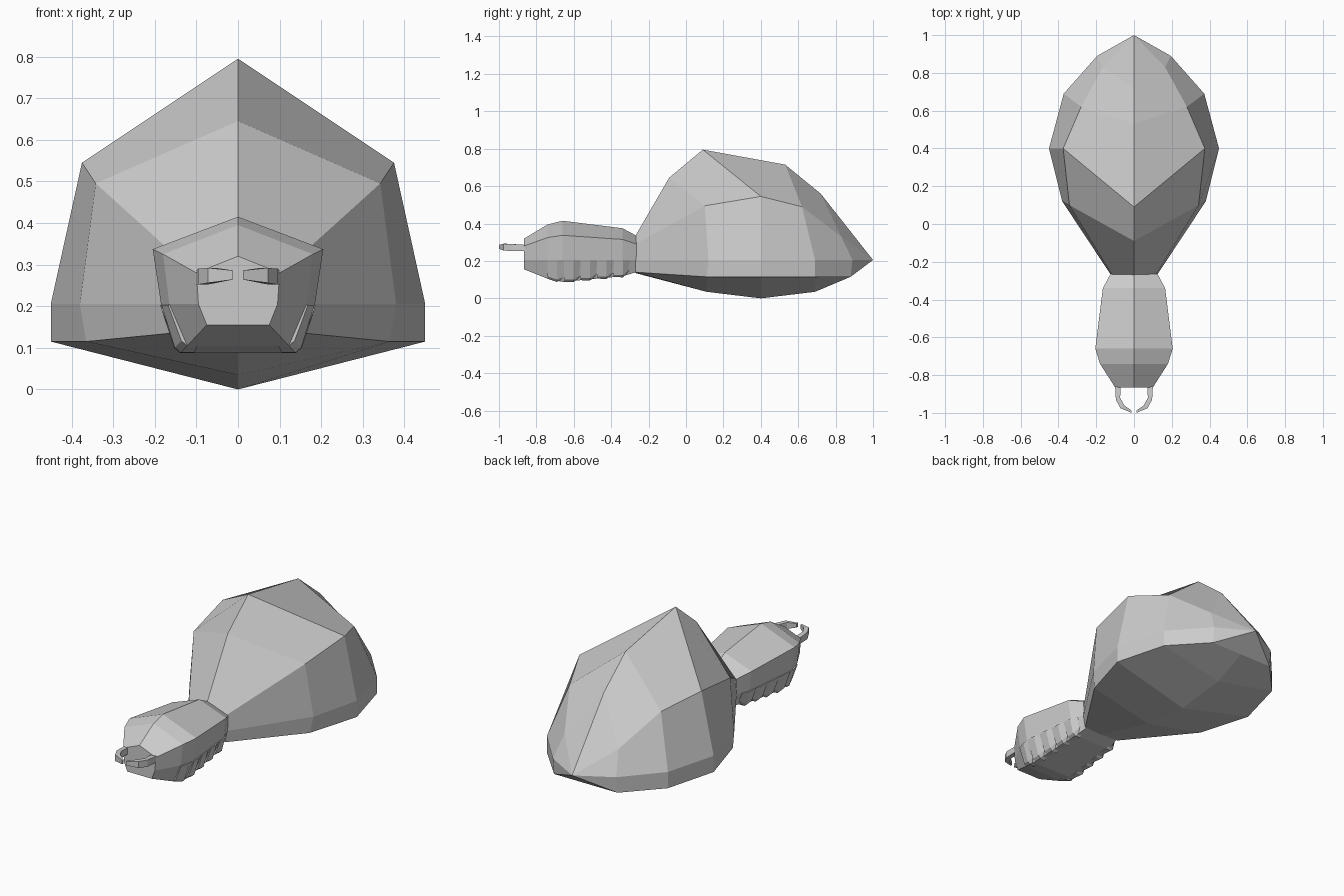
import bpy, bmesh

cube = bpy.data.objects.get("Cube")
if cube:
    bpy.data.objects.remove(cube, do_unlink=True)

grey = bpy.data.materials.new("pale_grey")
grey.use_nodes = True
GREY = (0.6, 0.6, 0.6, 1)
grey.diffuse_color = GREY
grey.node_tree.nodes["Principled BSDF"].inputs["Base Color"].default_value = GREY


def finish(name, bm):
    """Clean normals and turn a bmesh into a flat shaded object."""
    bmesh.ops.remove_doubles(bm, verts=bm.verts, dist=0.0005)
    bmesh.ops.recalc_face_normals(bm, faces=bm.faces)
    mesh = bpy.data.meshes.new(name)
    bm.to_mesh(mesh)
    bm.free()
    mesh.materials.append(grey)
    obj = bpy.data.objects.new(name, mesh)
    bpy.context.collection.objects.link(obj)
    return obj


def loft(name, rings, tip=None):
    """Skin closed rings of points; cap the ends, or run the last ring to a tip."""
    bm = bmesh.new()
    loops = [[bm.verts.new(p) for p in ring] for ring in rings]
    n = len(loops[0])
    for a, b in zip(loops, loops[1:]):
        for i in range(n):
            j = (i + 1) % n
            bm.faces.new((a[i], a[j], b[j], b[i]))
    bm.faces.new(loops[0])
    if tip:
        end = bm.verts.new(tip)
        for i in range(n):
            bm.faces.new((loops[-1][i], loops[-1][(i + 1) % n], end))
    else:
        bm.faces.new(loops[-1])
    return finish(name, bm)


def mirrored(half):
    """Complete a half ring (top centre to bottom) across x = 0."""
    return half + [(-x, y, z) for x, y, z in reversed(half) if x > 0]


# Abdomen: each half ring is ridge, shoulder, upper belt, lower belt, keel
abdomen = [
    [(0, -.27, .335), (.115, -.27, .29), (.122, -.27, .205), (.11, -.27, .14), (0, -.27, .135)],
    [(0, -.09, .645), (.342, .10, .495), (.38, .12, .205), (.365, .11, .115), (0, .11, .035)],
    [(0, .09, .795), (.375, .40, .545), (.45, .40, .205), (.45, .40, .115), (0, .40, 0)],
    [(0, .53, .715), (.28, .62, .49), (.372, .69, .205), (.372, .69, .115), (0, .69, .035)],
    [(0, .72, .56), (.165, .83, .33), (.195, .89, .205), (.195, .88, .115), (0, .88, .115)],
]
loft("abdomen", [mirrored(r) for r in abdomen], tip=(0, 1, .205))

# Head and thorax: y, ridge z, shoulder x z, waist x, underside x z
thorax = [
    (-.865, .32, .10, .28, .095, .075, .155),
    (-.74, .395, .18, .325, .165, .122, .105),
    (-.66, .415, .205, .337, .185, .135, .088),
    (-.34, .375, .165, .315, .152, .115, .118),
    (-.265, .335, .125, .29, .122, .10, .14),
]
loft("thorax", [mirrored([(0, y, rz), (sx, y, sz), (wx, y, .205), (ux, y, uz)])
                for y, rz, sx, sz, wx, ux, uz in thorax])


def waist(y):
    """Half width and underside height of the thorax at y."""
    for a, b in zip(thorax, thorax[1:]):
        if y <= b[0]:
            t = (y - a[0]) / (b[0] - a[0])
            return [a[k] + t * (b[k] - a[k]) for k in (4, 5, 6)]
    return thorax[-1][4:]


# Folded legs: overlapping wedges along both flanks, each thicker to the front
STEP = .088
for side, sign in (("left", 1), ("right", -1)):
    for i in range(5):
        front = -.74 + i * STEP
        rings = []
        for y, out, drop in ((front, .008, .0), (front + .05, .016, .006),
                             (front + STEP, .003, -.014)):
            wx, ux, uz = waist(y)
            rings.append([(sign * (wx + out * .4), y, .203),
                          (sign * (ux + out + .006), y, uz + .012 - drop),
                          (sign * (ux + out - .008), y, uz - drop),
                          (sign * (ux - .025), y, uz - drop),
                          (sign * (wx - .04), y, .203)])
        loft(f"{side}_leg_{i + 1}", rings)

# Mandibles: flat curved pincers, as outer xy, inner xy, low z, high z
pincer = [
    (.10, -.86, .072, -.86, .252, .286),
    (.096, -.93, .073, -.92, .252, .290),
    (.072, -.975, .052, -.96, .256, .292),
    (.012, -1.0, .012, -.988, .264, .286),
]
for side, s in (("left", 1), ("right", -1)):
    loft(f"{side}_mandible", [[(s * ox, oy, lo), (s * ox, oy, hi), (s * ix, iy, hi), (s * ix, iy, lo)]
                              for ox, oy, ix, iy, lo, hi in pincer])
